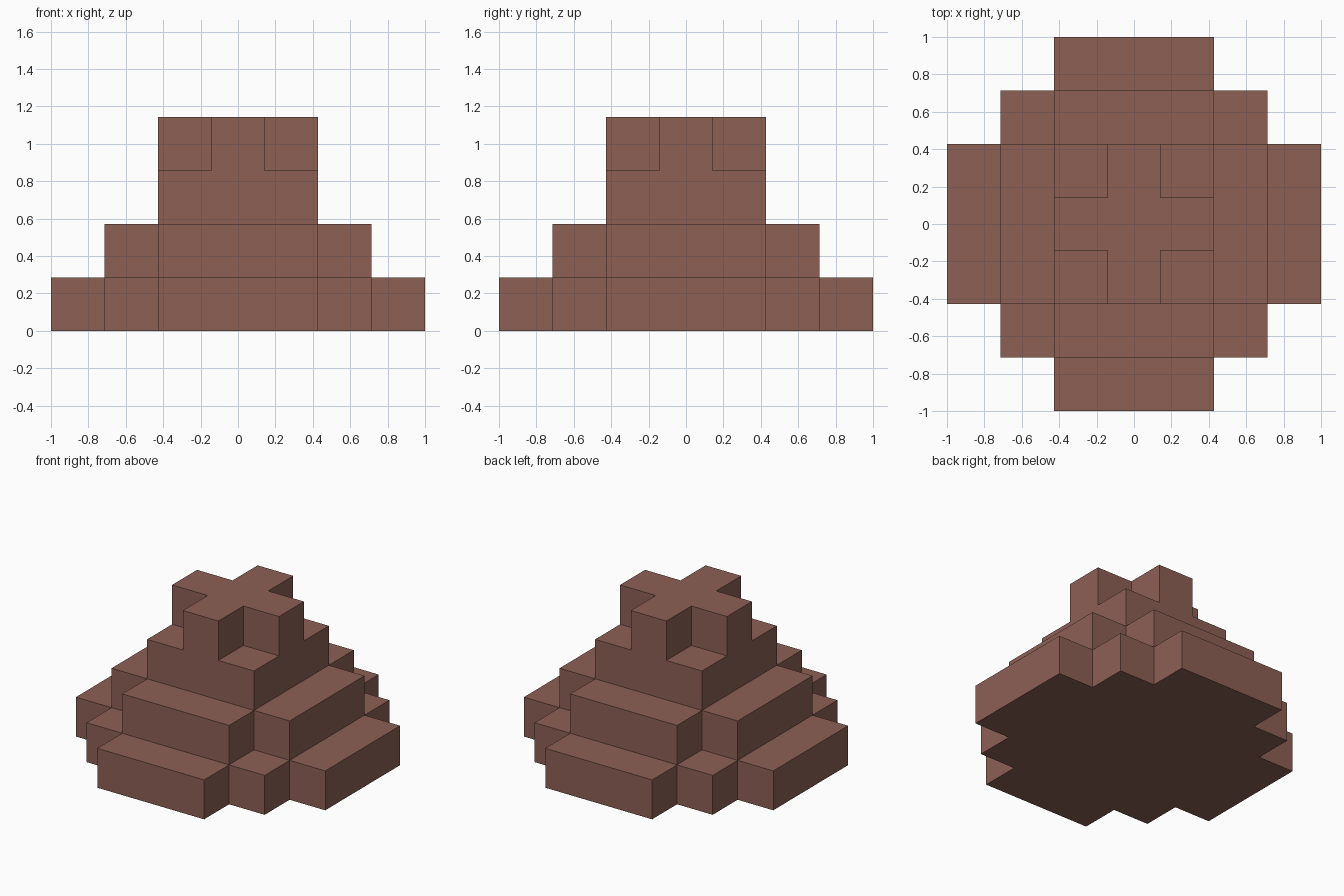
import bpy
import bmesh
from mathutils import Vector

cube = bpy.data.objects.get("Cube")
if cube:
    bpy.data.objects.remove(cube, do_unlink=True)

UNIT = 2 / 7   # side of one block
# Each tier from the ground up: furthest block from the centre, and
# the largest sum of both offsets, which notches the corners
TIERS = [(3, 4), (2, 3), (1, 2), (1, 1)]

brown = bpy.data.materials.new("earth_brown")
colour = (0.262, 0.117, 0.091, 1)
brown.diffuse_color = colour
brown.use_nodes = True
shader = next(n for n in brown.node_tree.nodes if n.type == 'BSDF_PRINCIPLED')
shader.inputs["Base Color"].default_value = colour


def filled(x, y, z):
    """Whether a block stands at this place in the mound."""
    if not 0 <= z < len(TIERS):
        return False
    reach, corner = TIERS[z]
    return max(abs(x), abs(y)) <= reach and abs(x) + abs(y) <= corner


def add_face(bm, centre, normal):
    """Add one square block face looking along normal."""
    u = Vector((normal.y, normal.z, normal.x))
    v = normal.cross(u)
    middle = centre + normal / 2
    corners = [middle + (u * a + v * b) / 2
               for a, b in ((-1, -1), (1, -1), (1, 1), (-1, 1))]
    bm.faces.new([bm.verts.new(c * UNIT) for c in corners])


# Stepped mound: one closed shell of the exposed block faces
bm = bmesh.new()
directions = [Vector([s if i == axis else 0 for i in range(3)])
              for axis in range(3) for s in (-1, 1)]
for z, (reach, _) in enumerate(TIERS):
    for x in range(-reach, reach + 1):
        for y in range(-reach, reach + 1):
            if not filled(x, y, z):
                continue
            for d in directions:
                if not filled(x + int(d.x), y + int(d.y), z + int(d.z)):
                    add_face(bm, Vector((x, y, z + 0.5)), d)

# Weld the squares and merge the flat areas
bmesh.ops.remove_doubles(bm, verts=bm.verts[:], dist=0.001)
bmesh.ops.dissolve_limit(bm, angle_limit=0.01, verts=bm.verts[:], edges=bm.edges[:])
bmesh.ops.recalc_face_normals(bm, faces=bm.faces[:])

mesh = bpy.data.meshes.new("stepped_mound")
bm.to_mesh(mesh)
bm.free()
mesh.materials.append(brown)
mound = bpy.data.objects.new("stepped_mound", mesh)
bpy.context.collection.objects.link(mound)
